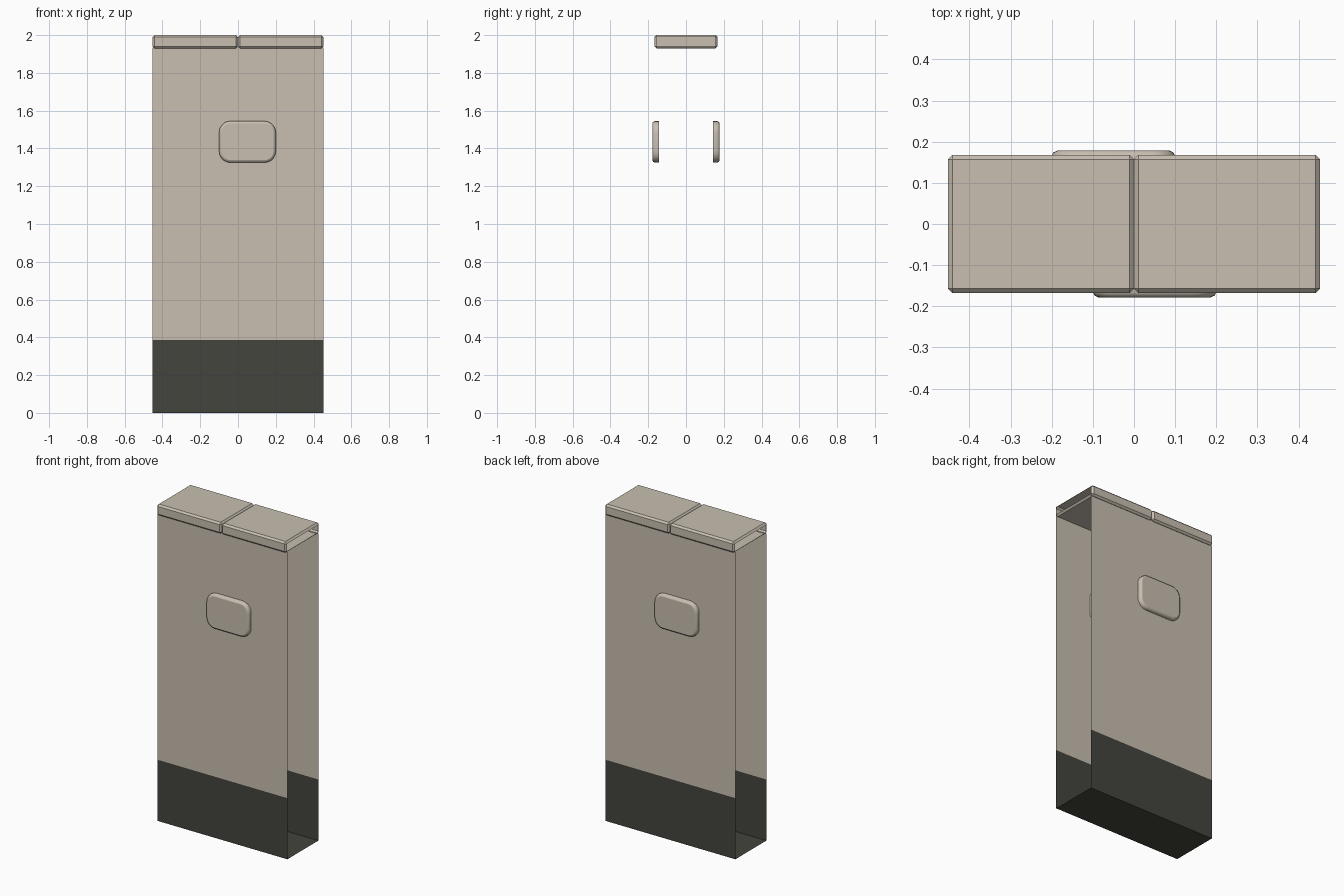
import bpy, bmesh, math

if "Cube" in bpy.data.objects:
    bpy.data.objects.remove(bpy.data.objects["Cube"])

def material(name, col):
    m = bpy.data.materials.new(name)
    m.diffuse_color = (*col, 1)
    m.use_nodes = True
    m.node_tree.nodes["Principled BSDF"].inputs["Base Color"].default_value = m.diffuse_color
    return m

beige = material("warm beige", (0.58, 0.52, 0.44))
dark = material("dark olive grey", (0.058, 0.058, 0.048))

def finish(name, bm, *mats):
    me = bpy.data.meshes.new(name)
    bm.to_mesh(me)
    bm.free()
    ob = bpy.data.objects.new(name, me)
    bpy.context.collection.objects.link(ob)
    for m in mats:
        me.materials.append(m)
    return ob

W, D, TOP, BASE = 0.452, 0.154, 1.935, 0.385

# Wall shell: open-ended U of front, floor and back, with a dark base band
bm = bmesh.new()
path = [(-D, TOP), (-D, BASE), (-D, 0), (D, 0), (D, BASE), (D, TOP)]
left, right = [[bm.verts.new((x, y, z)) for y, z in path] for x in (-W, W)]
for i in range(len(path) - 1):
    f = bm.faces.new((left[i], left[i + 1], right[i + 1], right[i]))
    f.material_index = int(f.calc_center_median().z < BASE)
finish("wall_shell", bm, beige, dark)

# Two bevelled coping stones, open at the outer ends
for name, side in (("coping_left", -1), ("coping_right", 1)):
    bm = bmesh.new()
    bmesh.ops.create_cube(bm, size=1)
    for v in bm.verts:
        v.co.x = v.co.x * W + side * W / 2
        v.co.y *= 0.336
        v.co.z = 1.965 + v.co.z * 0.07
    bmesh.ops.bevel(bm, geom=bm.edges[:], offset=0.011, segments=1, affect='EDGES')
    ends = [f for f in bm.faces if f.calc_center_median().x * side > W - 0.001]
    bmesh.ops.delete(bm, geom=ends, context='FACES')
    finish(name, bm, beige)

# Raised rounded plaques, one on each face
def rounded(w, h, r, n=5):
    pts = []
    for k, (sx, sz) in enumerate(((1, 1), (-1, 1), (-1, -1), (1, -1))):
        for i in range(n + 1):
            a = math.pi / 2 * (k + i / n)
            pts.append((sx * (w - r) + r * math.cos(a), sz * (h - r) + r * math.sin(a)))
    return pts

def plaque(name, side):
    bm = bmesh.new()
    rings = []
    for inset, y in ((0, 0.144), (0, 0.166), (0.004, 0.174), (0.013, 0.178)):
        rings.append([bm.verts.new((-side * (0.05 + x), side * y, 1.435 + z))
                      for x, z in rounded(0.15 - inset, 0.11 - inset, 0.06 - inset)])
    n = len(rings[0])
    for a, b in zip(rings, rings[1:]):
        for i in range(n):
            j = (i + 1) % n
            bm.faces.new((a[i], a[j], b[j], b[i])).smooth = True
    bm.faces.new(rings[-1])
    bmesh.ops.recalc_face_normals(bm, faces=bm.faces[:])
    # outward orientation of the open shell
    bm.faces.ensure_lookup_table()
    bm.normal_update()
    if bm.faces[-1].normal.y * side < 0:
        bmesh.ops.reverse_faces(bm, faces=bm.faces[:])
    finish(name, bm, beige)

plaque("front_plaque", -1)
plaque("back_plaque", 1)
